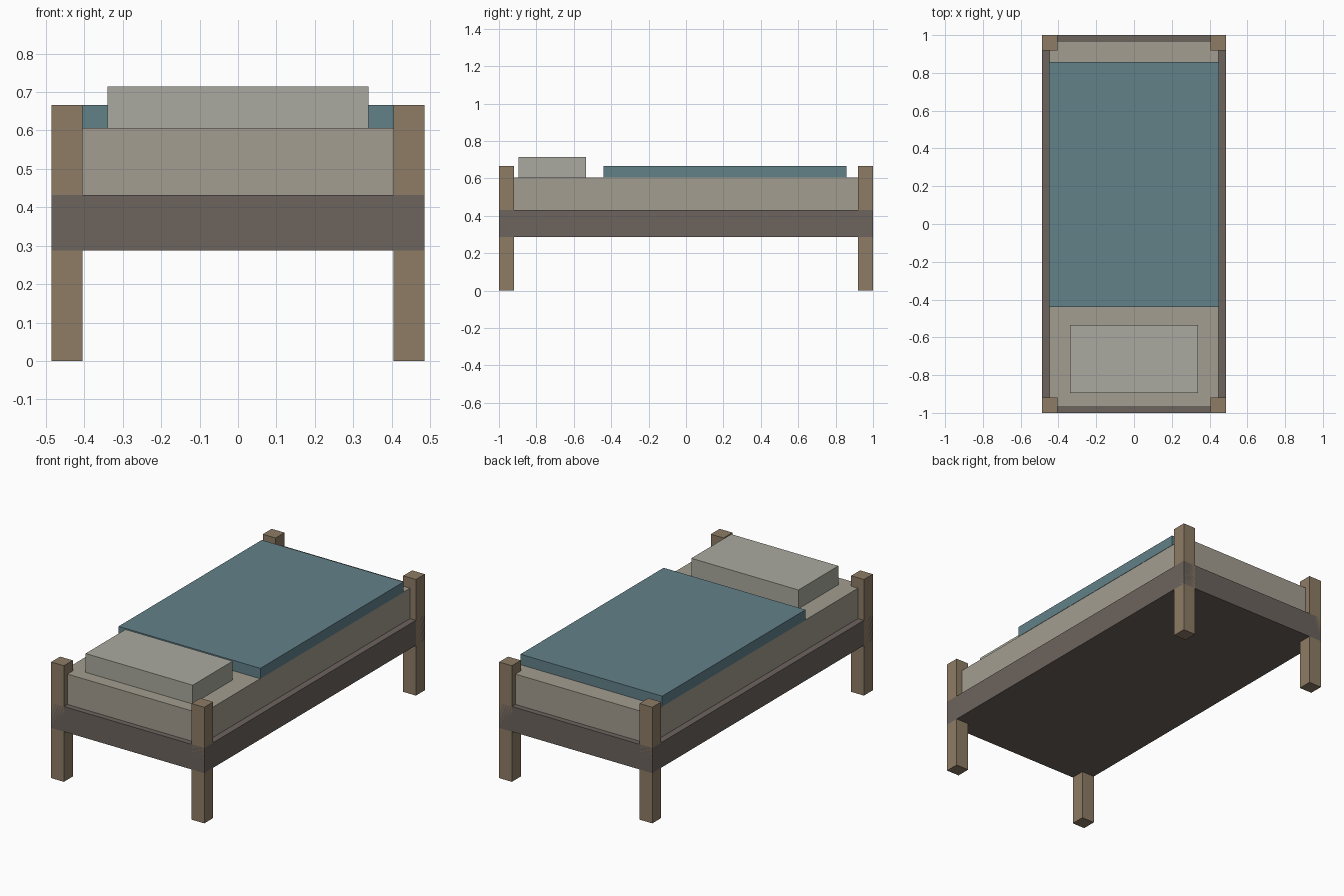
import bpy

if "Cube" in bpy.data.objects:
    bpy.data.objects.remove(bpy.data.objects["Cube"])


def material(name, rgb):
    mat = bpy.data.materials.new(name)
    mat.diffuse_color = (*rgb, 1)
    mat.use_nodes = True
    mat.node_tree.nodes["Principled BSDF"].inputs["Base Color"].default_value = mat.diffuse_color
    return mat


def box(name, x, y, z, mat):
    """Box from (min, max) ranges on each axis."""
    ranges = (x, y, z)
    bpy.ops.mesh.primitive_cube_add(size=1, location=[(a + b) / 2 for a, b in ranges])
    ob = bpy.context.object
    ob.name = name
    ob.scale = [b - a for a, b in ranges]
    bpy.ops.object.transform_apply(location=False, rotation=False, scale=True)
    ob.data.materials.append(mat)
    return ob


post_wood = material("post_wood", (0.27, 0.20, 0.13))
frame_wood = material("frame_wood", (0.15, 0.125, 0.11))
sheet = material("sheet", (0.37, 0.34, 0.28))
pillow_cloth = material("pillow_cloth", (0.40, 0.40, 0.35))
blanket_cloth = material("blanket_cloth", (0.12, 0.22, 0.25))

# Solid base and bedding
box("bed_frame", (-0.486, 0.486), (-1, 1), (0.288, 0.432), frame_wood)
box("mattress", (-0.448, 0.448), (-0.968, 0.968), (0.432, 0.606), sheet)
box("blanket", (-0.45, 0.45), (-0.44, 0.858), (0.606, 0.666), blanket_cloth)
box("pillow", (-0.34, 0.34), (-0.896, -0.534), (0.606, 0.714), pillow_cloth)

# Corner posts, flush with the frame's outer faces
for sx, side in ((-1, "left"), (1, "right")):
    for sy, end in ((-1, "front"), (1, "back")):
        box(f"{end}_{side}_post",
            sorted((sx * 0.405, sx * 0.486)),
            sorted((sy * 0.919, sy * 1.0)),
            (0, 0.666), post_wood)
